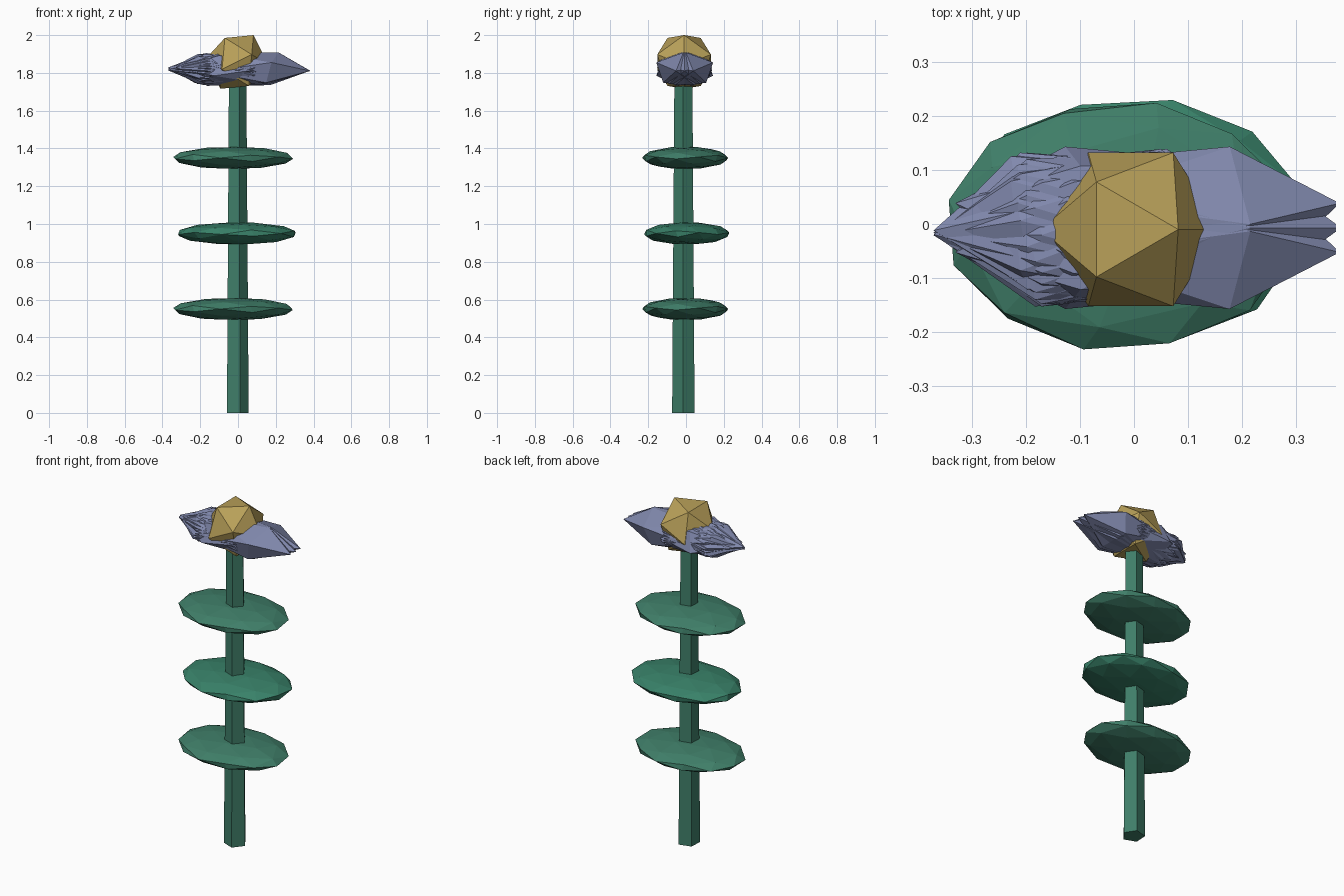
import bpy, bmesh
from math import radians, cos, sin
from mathutils import Matrix, Vector

if "Cube" in bpy.data.objects:
    bpy.data.objects.remove(bpy.data.objects["Cube"])


def material(name, rgb):
    m = bpy.data.materials.new(name)
    m.diffuse_color = (*rgb, 1)
    m.use_nodes = True
    m.node_tree.nodes["Principled BSDF"].inputs["Base Color"].default_value = m.diffuse_color
    return m


GREEN = material("stem_green", (0.05, 0.21, 0.14))
LEAF = material("leaf_green", (0.04, 0.22, 0.14))
BLUE = material("petal_blue", (0.22, 0.25, 0.42))
GOLD = material("centre_gold", (0.48, 0.35, 0.10))


def finish(name, bm, mat):
    bmesh.ops.recalc_face_normals(bm, faces=bm.faces)
    me = bpy.data.meshes.new(name)
    bm.to_mesh(me)
    bm.free()
    me.materials.append(mat)
    ob = bpy.data.objects.new(name, me)
    bpy.context.collection.objects.link(ob)
    return ob


def faceted_ball(name, mat, loc, size, sub=1, spin=(0, 'Z'), yaw=0):
    # Icosphere with an edge on top, spun first and then stretched
    bm = bmesh.new()
    bmesh.ops.create_icosphere(bm, subdivisions=sub, radius=1)
    m = (Matrix.Translation(loc) @ Matrix.Rotation(radians(yaw), 4, 'Z')
         @ Matrix.Diagonal((*size, 1))
         @ Matrix.Rotation(radians(spin[0]), 4, spin[1])
         @ Matrix.Rotation(radians(31.717), 4, 'Y'))
    bm.transform(m)
    return finish(name, bm, mat)


# Five-sided tapering stem
bm = bmesh.new()
rings = []
for z, r in ((0, 0.0625), (1.8, 0.05)):
    rings.append([bm.verts.new((-0.006 + r * cos(radians(72 * k - 75)),
                                -0.013 + r * sin(radians(72 * k - 75)), z))
                  for k in range(5)])
for k in range(5):
    n = (k + 1) % 5
    bm.faces.new((rings[0][k], rings[0][n], rings[1][n], rings[1][k]))
bm.faces.new(rings[0])
bm.faces.new(rings[1])
finish("stem", bm, GREEN)

# Flat leaf discs
for i, (z, x, y, a) in enumerate(((0.55, -0.026, -0.004, -12),
                                  (0.95, -0.006, 0.004, 46),
                                  (1.35, -0.026, -0.004, -12))):
    faceted_ball(f"leaf_{i + 1}", LEAF if i == 1 else GREEN, (x, y, z),
                 (0.325, 0.233, 0.06), 2, (a, 'Z'))

# Petals: a spun cluster on the left, wedge-ended ones on the right
for i in range(9):
    faceted_ball(f"petal_{i + 1}", BLUE, (-0.055 - 0.012 * (i % 2), -0.007, 1.82),
                 (0.305, 0.158, 0.092), 1, (20 * i, 'X'))
for i, yaw in enumerate((-7, 0, 7)):
    faceted_ball(f"long_petal_{i + 1}", BLUE, (0.025, -0.007, 1.82),
                 (0.36, 0.16, 0.104), 1, (yaw, 'X'), yaw)

# Flower centre
faceted_ball("flower_centre", GOLD, (-0.006, -0.01, 1.858), (0.167,) * 3)
